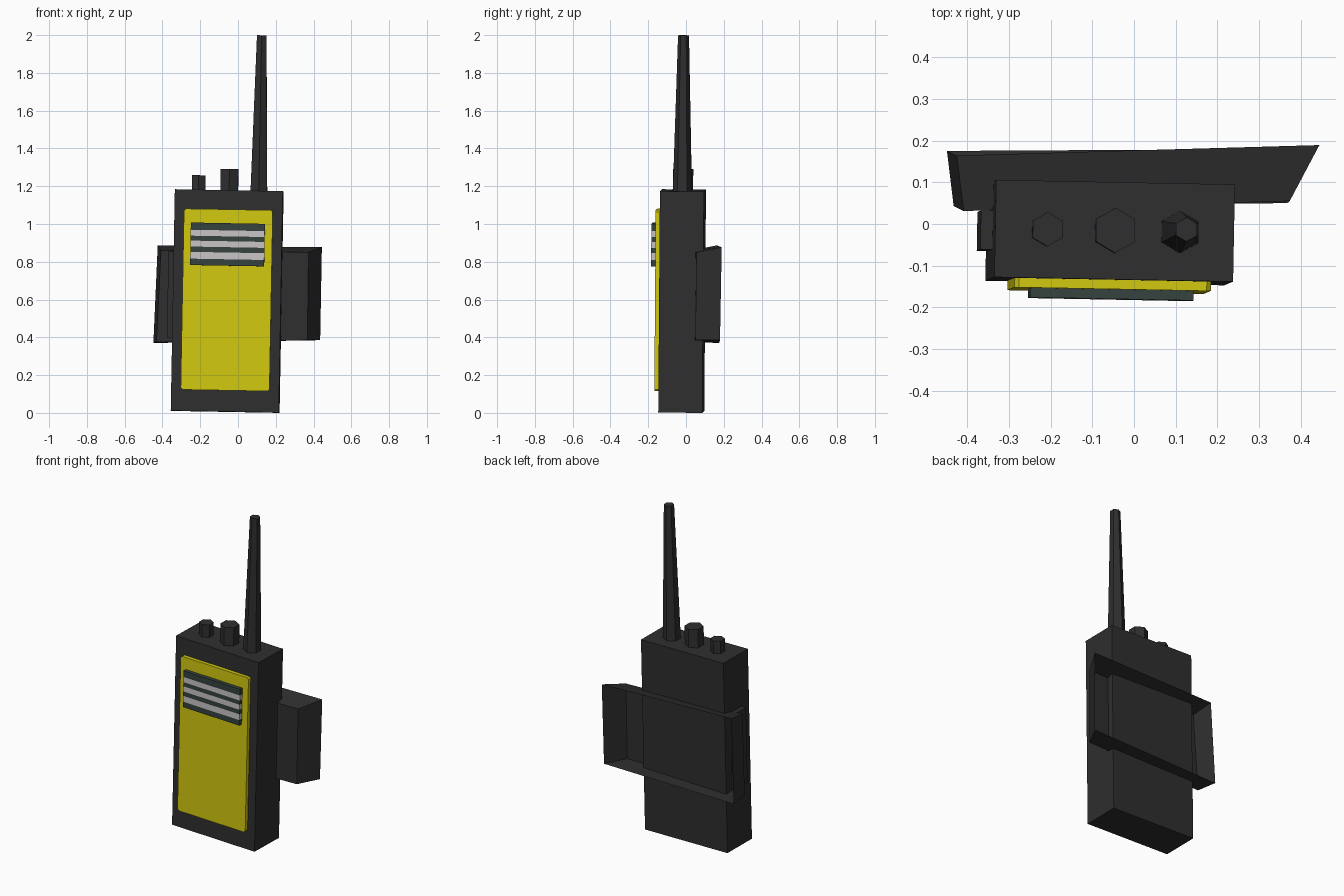
import bpy, bmesh
from math import radians
from mathutils import Matrix, Vector

if "Cube" in bpy.data.objects:
    bpy.data.objects.remove(bpy.data.objects["Cube"])


def material(name, rgb):
    m = bpy.data.materials.new(name)
    m.diffuse_color = (*rgb, 1)
    m.use_nodes = True
    m.node_tree.nodes["Principled BSDF"].inputs["Base Color"].default_value = m.diffuse_color
    return m


BLACK = material("black plastic", (0.028, 0.028, 0.028))
YELLOW = material("yellow", (0.65, 0.58, 0.005))
GREEN_GREY = material("dark green grey", (0.036, 0.055, 0.048))
PALE = material("pale grey", (0.58, 0.55, 0.56))

# The whole radio leans slightly; parts are laid out upright, then tilted
TILT = (Matrix.Translation((-0.068, -0.025, 0.0062))
        @ Matrix.Rotation(radians(-1.1), 4, 'Z')
        @ Matrix.Rotation(radians(1.05), 4, 'Y')
        @ Matrix.Rotation(radians(-0.45), 4, 'X'))


def finish(name, bm, mats, tilt=True):
    if tilt:
        bm.transform(TILT)
    bmesh.ops.recalc_face_normals(bm, faces=bm.faces)
    me = bpy.data.meshes.new(name)
    bm.to_mesh(me)
    bm.free()
    for m in mats:
        me.materials.append(m)
    ob = bpy.data.objects.new(name, me)
    bpy.context.collection.objects.link(ob)
    return ob


def box(lo, hi):
    bm = bmesh.new()
    lo, hi = Vector(lo), Vector(hi)
    size = Matrix.Diagonal((*(hi - lo), 1))
    bmesh.ops.create_cube(bm, size=1, matrix=Matrix.Translation((lo + hi) / 2) @ size)
    return bm


def hex_post(name, x, r_low, r_high, z0, z1):
    bm = bmesh.new()
    bmesh.ops.create_cone(bm, cap_ends=True, segments=6, radius1=r_low, radius2=r_high,
                          depth=z1 - z0, matrix=Matrix.Translation((x, 0, (z0 + z1) / 2)))
    finish(name, bm, [BLACK])


# Main case
finish("body", box((-0.286, -0.1165, 0), (0.286, 0.1165, 1.172)), [BLACK])

# Yellow front panel with clipped corners
bm = box((-0.235, -0.139, 0.112), (0.235, -0.112, 1.07))
corners = [e for e in bm.edges
           if abs(e.verts[0].co.y - e.verts[1].co.y) > 0.01]
bmesh.ops.bevel(bm, geom=corners, offset=0.01, segments=1, affect='EDGES')
finish("front_panel", bm, [YELLOW])

# Speaker grille: block sliced into seven alternating bands
Z0, Z1 = 0.772, 0.997
cuts = [Z0 + (Z1 - Z0) * t for t in (0.15, 0.31, 0.435, 0.575, 0.69, 0.83)]
bm = box((-0.197, -0.162, Z0), (0.195, -0.135, Z1))
for z in cuts:
    bmesh.ops.bisect_plane(bm, geom=bm.verts[:] + bm.edges[:] + bm.faces[:],
                           plane_co=(0, 0, z), plane_no=(0, 0, 1))
for f in bm.faces:
    z = f.calc_center_median().z
    f.material_index = sum(z > c for c in cuts) % 2
finish("speaker_grille", bm, [GREEN_GREY, PALE])

# Knobs and tapering antenna
hex_post("small_knob", -0.162, 0.041, 0.041, 1.16, 1.249)
hex_post("large_knob", 0, 0.054, 0.054, 1.16, 1.285)
hex_post("antenna", 0.157, 0.051, 0.029, 1.16, 1.996)

# Talk button on the left side
finish("side_button", box((-0.315, -0.048, 0.385), (-0.28, 0.045, 0.845)), [BLACK])

# Open-backed flared tray behind the case (front ring, then back ring)
front = [(-0.432, 0.043, 0.375), (0.367, 0.05, 0.385),
         (0.373, 0.055, 0.85), (-0.408, 0.031, 0.86)]
back = [(-0.448, 0.175, 0.37), (0.435, 0.18, 0.385),
        (0.444, 0.189, 0.877), (-0.425, 0.164, 0.887)]
bm = bmesh.new()
f = [bm.verts.new(p) for p in front]
b = [bm.verts.new(p) for p in back]
bm.faces.new(f)
for i in range(4):
    j = (i + 1) % 4
    bm.faces.new((f[j], f[i], b[i], b[j]))
finish("back_tray", bm, [BLACK], tilt=False)
